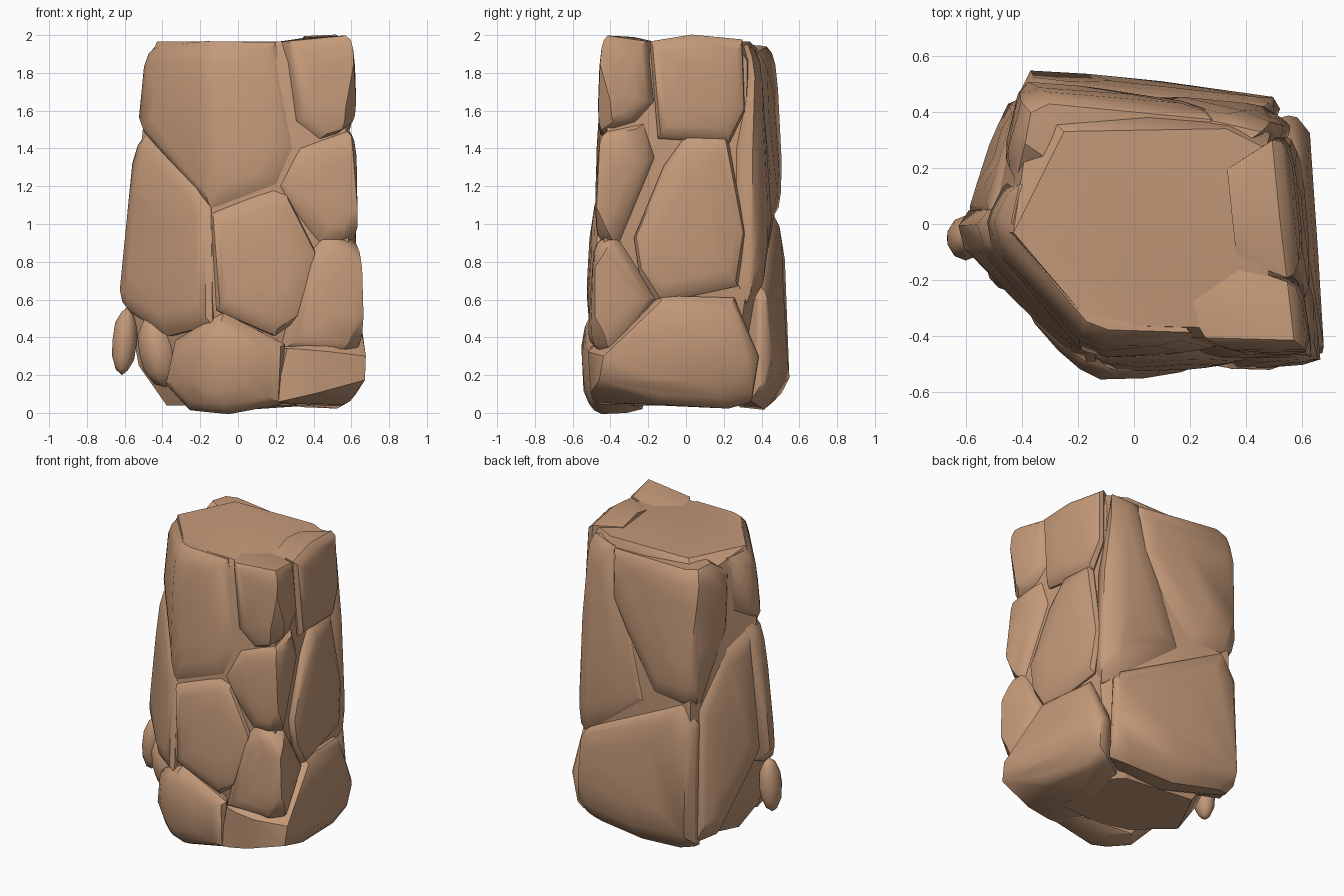
import bpy, bmesh, math
from mathutils import Vector

cube = bpy.data.objects.get("Cube")
if cube:
    bpy.data.objects.remove(cube, do_unlink=True)

stone_mat = bpy.data.materials.new("warm_brown_stone")
stone_mat.use_nodes = True
stone_colour = (0.55, 0.32, 0.19, 1)
stone_mat.diffuse_color = stone_colour
stone_mat.node_tree.nodes["Principled BSDF"].inputs["Base Color"].default_value = stone_colour
stone_mat.node_tree.nodes["Principled BSDF"].inputs["Roughness"].default_value = 0.9

# Six corners of the pillar, low and high, counterclockwise from the front
LOW = [(-.14, -.53), (.64, -.48), (.58, .33), (.47, .43), (-.39, .53), (-.66, -.05)]
HIGH = [(-.16, -.42), (.59, -.43), (.51, .34), (.37, .39), (-.38, .46), (-.49, -.03)]
# Flat top of the pillar
CROWN = [(-.15, -.36), (.3, -.37), (.48, -.2), (.47, .27), (.33, .34), (-.25, .33), (-.43, -.03)]
SIDES = len(LOW)
Z_LOW, Z_HIGH = .3, 1.9
parts = []


def corner(k, z):
    t = (z - Z_LOW) / (Z_HIGH - Z_LOW)
    return Vector(LOW[k % SIDES]).lerp(Vector(HIGH[k % SIDES]), t)


def wall(s, z, out=0.0):
    """Point on the pillar wall: s counts walls around, z is height."""
    k = math.floor(s)
    p = corner(k, z).lerp(corner(k + 1, z), s - k)
    p *= 1 - .6 * max(0, .2 - z)
    p += p.normalized() * out
    return Vector((p.x, p.y, z))


def shrink(outline, f):
    cs = sum(p[0] for p in outline) / len(outline)
    cz = sum(p[1] for p in outline) / len(outline)
    return [(cs + (s - cs) * f, cz + (z - cz) * f) for s, z in outline]


def with_ridges(outline):
    """Add points where the outline wraps round a pillar corner."""
    result = list(outline)
    for (s0, z0), (s1, z1) in zip(outline, outline[1:] + outline[:1]):
        lo, hi = min(s0, s1), max(s0, s1)
        for k in range(math.floor(lo), math.ceil(hi) + 1):
            for cut in (k - .08, k + .08):
                if lo < cut < hi:
                    result.append((cut, z0 + (z1 - z0) * (cut - s0) / (s1 - s0)))
    return result


def finish(name, bm):
    mesh = bpy.data.meshes.new(name)
    bm.to_mesh(mesh)
    bm.free()
    mesh.materials.append(stone_mat)
    obj = bpy.data.objects.new(name, mesh)
    bpy.context.collection.objects.link(obj)
    parts.append(obj)


def hull(name, points):
    bm = bmesh.new()
    for p in points:
        bm.verts.new(p)
    res = bmesh.ops.convex_hull(bm, input=bm.verts)
    spare = {g for g in res["geom_interior"] + res["geom_unused"]
             if isinstance(g, bmesh.types.BMVert)}
    bmesh.ops.delete(bm, geom=list(spare), context="VERTS")
    bmesh.ops.dissolve_limit(bm, angle_limit=math.radians(3),
                             verts=bm.verts, edges=bm.edges)
    finish(name, bm)


def stone(name, outline, out=0.01, wrap=True):
    """A chunky stone with a wide worn rim, set into the pillar wall."""
    points = []
    for f, depth in ((1.03, -.05), (.94, -.018), (.78, 0), (.45, .01)):
        ring = shrink(outline, f)
        points += [wall(s, z, out + depth) for s, z in (with_ridges(ring) if wrap else ring)]
    for s, z in outline:
        p = wall(s, z)
        points.append(Vector((p.x * .65, p.y * .65, z)))
    hull(name, points)


def pebble(name, centre, size, tilt=0):
    bm = bmesh.new()
    bmesh.ops.create_icosphere(bm, subdivisions=2, radius=1)
    finish(name, bm)
    parts[-1].location = centre
    parts[-1].scale = size
    parts[-1].rotation_euler.y = tilt


# Inner core and flat crown
core = [(x, y, 1.965) for x, y in CROWN]
for z, f in ((.04, .55), (.25, .79), (.6, .94), (1.86, .95)):
    for k in range(SIDES):
        c = corner(k, z) * f
        core.append((c.x, c.y, z))
hull("core", core)

# Front and front corner stones
stone("upper_front_slab", [(-1.35, 1.92), (-1.4, 1.6), (-.95, 1.48), (-.15, 1.17),
                           (0, 1.08), (.5, 1.2), (.62, 1.4), (.48, 1.95), (-.1, 1.955)])
stone("upper_corner_boulder", [(.58, 1.96), (.64, 1.55), (.8, 1.46), (1.2, 1.55),
                               (1.32, 1.65), (1.27, 1.96), (1, 1.99)], .03)
stone("middle_corner_stone", [(.5, 1.2), (.65, 1.4), (1, 1.48), (1.25, 1.52),
                              (1.33, 1.35), (1.1, .91), (.78, .92), (.6, 1.08)], .02)
stone("centre_front_stone", [(0, 1.05), (.45, 1.18), (.55, 1.15), (.74, .85),
                             (.6, .5), (.45, .42), (.04, .55)], .02)
stone("lower_corner_stone", [(.54, .36), (.68, .8), (.8, .91), (1.1, .91),
                             (1.36, .6), (1.12, .34)], .03)
stone("front_base_boulder", [(-.5, .15), (-.4, .38), (.08, .52), (.5, .36),
                             (.5, .05), (.1, 0), (-.3, .02)], .02)

# Side stones
stone("side_base_boulder", [(.48, .06), (.55, .34), (1.2, .36), (1.42, .61),
                            (1.9, .6), (2.5, .3), (2.4, .06), (1.9, .03),
                            (1.4, .05)], .04, wrap=False)
stone("side_middle_slab", [(1.23, .93), (1.42, 1.3), (1.58, 1.47), (1.85, 1.47),
                           (1.98, .95), (1.93, .68), (1.4, .59), (1.27, .75)], .025)
stone("side_upper_stone", [(1.38, 1.46), (1.31, 1.96), (1.6, 1.995), (1.95, 1.97),
                           (1.97, 1.6), (1.87, 1.44)], .03)

# Back stones
stone("back_corner_column", [(1.95, 1.4), (1.97, .7), (2.1, .6), (2.95, .67),
                             (3.5, .97), (3.25, 1.4), (3.08, 1.6), (3.08, 1.9),
                             (2.2, 1.93)], .015)
stone("back_upper_stone", [(3.12, 1.9), (3.14, 1.6), (3.3, 1.4), (3.62, 1.06),
                           (4.13, 1.06), (4.52, 1.5), (4.58, 1.85), (4.3, 1.94)], .02)
stone("back_base_boulder", [(2.5, .08), (2.6, .6), (3.1, .69), (3.9, 1.02),
                            (4.1, .9), (4.12, .1), (3.5, .03)], .025)

# Left stones
stone("left_back_slab", [(4.12, 1), (4.5, 1.4), (4.87, 1.46), (4.89, .65),
                         (4.7, .5), (4.35, .15), (4.1, .12)])
stone("left_front_slab", [(4.8, .58), (4.8, 1.44), (5.08, 1.47), (5.85, 1.2),
                          (5.98, 1.1), (5.98, .48), (5.5, .42), (5.1, .54)], .02)
pebble("hanging_pebble", (-.6, -.05, .38), (.068, .08, .18), .08)
pebble("tucked_pebble", (-.42, -.13, .33), (.11, .12, .2), -.2)

for obj in parts:
    obj.select_set(True)
bpy.context.view_layer.objects.active = parts[0]
bpy.ops.object.shade_smooth_by_angle(angle=math.radians(32))
